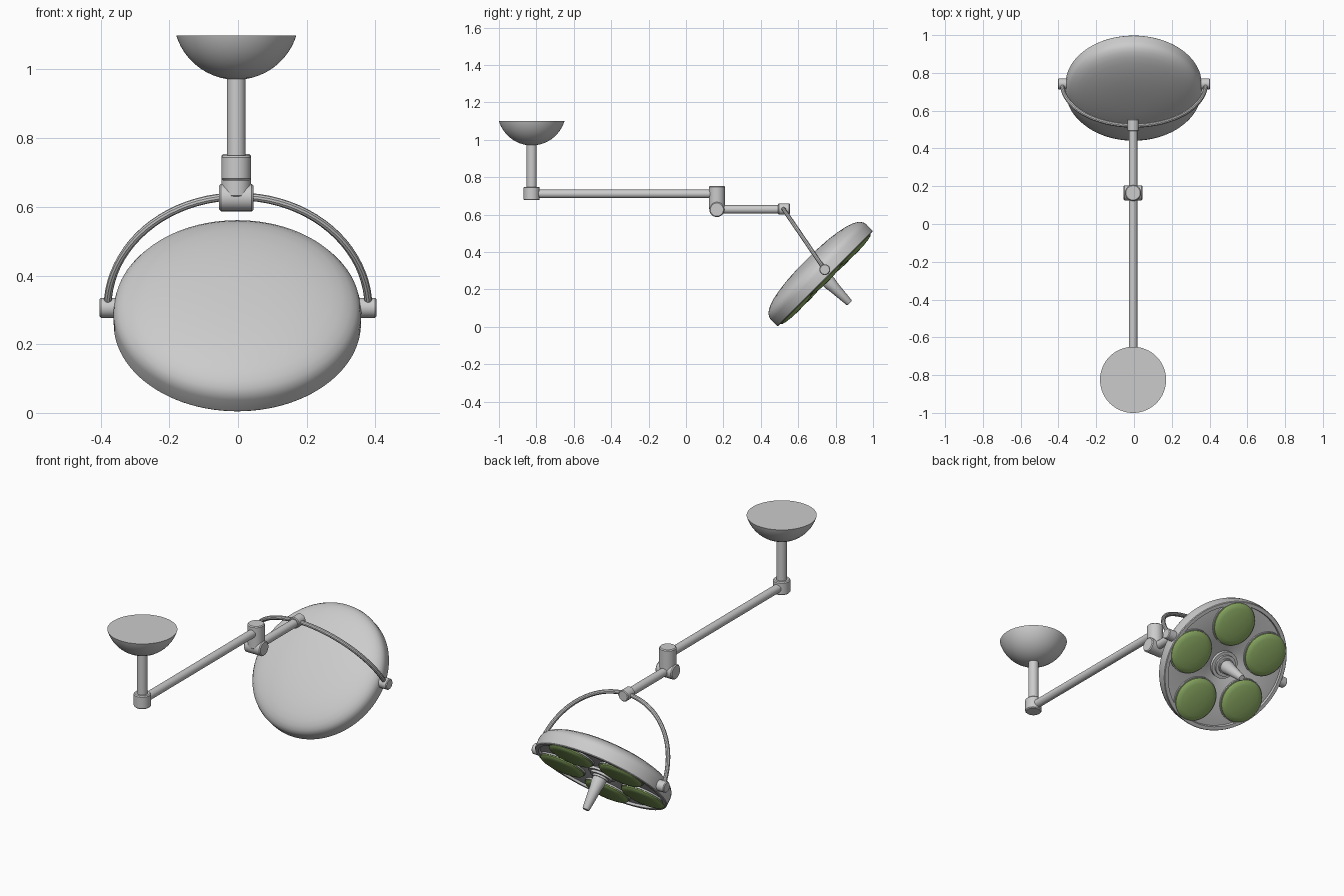
import bpy, bmesh
from math import pi, cos, sin, sqrt, radians
from mathutils import Matrix, Vector

if "Cube" in bpy.data.objects:
    bpy.data.objects.remove(bpy.data.objects["Cube"])

green = bpy.data.materials.new("lens_green")
green.diffuse_color = (0.27, 0.42, 0.13, 1)
green.use_nodes = True
green.node_tree.nodes["Principled BSDF"].inputs["Base Color"].default_value = green.diffuse_color


def finish(ob, angle=35):
    bpy.ops.object.select_all(action='DESELECT')
    ob.select_set(True)
    bpy.context.view_layer.objects.active = ob
    bpy.ops.object.shade_smooth_by_angle(angle=radians(angle))


def lathe(name, profile, matrix, steps=48, mat=None):
    """Spin (radius, height) points round local z, then place with matrix."""
    bm = bmesh.new()
    rings = []
    for r, z in profile:
        if r < 1e-6:
            rings.append([bm.verts.new((0, 0, z))])
        else:
            rings.append([bm.verts.new((r * cos(2 * pi * i / steps), r * sin(2 * pi * i / steps), z))
                          for i in range(steps)])
    for a, b in zip(rings, rings[1:]):
        for i in range(steps):
            j = (i + 1) % steps
            if len(a) == 1:
                bm.faces.new((a[0], b[j], b[i]))
            elif len(b) == 1:
                bm.faces.new((a[i], a[j], b[0]))
            else:
                bm.faces.new((a[i], a[j], b[j], b[i]))
    bmesh.ops.recalc_face_normals(bm, faces=bm.faces)
    me = bpy.data.meshes.new(name)
    bm.to_mesh(me)
    bm.free()
    ob = bpy.data.objects.new(name, me)
    bpy.context.collection.objects.link(ob)
    ob.matrix_world = matrix
    if mat:
        me.materials.append(mat)
    finish(ob)
    return ob


def rod(name, p, q, r, bevel=0.0, steps=32):
    """Capped cylinder from p to q with optional chamfered ends."""
    p, q = Vector(p), Vector(q)
    d = q - p
    h, b = d.length, bevel
    prof = [(0, 0), (r - b, 0), (r, b), (r, h - b), (r - b, h), (0, h)]
    if not b:
        prof = [(0, 0), (r, 0), (r, h), (0, h)]
    return lathe(name, prof, Matrix.Translation(p) @ d.to_track_quat('Z', 'Y').to_matrix().to_4x4(), steps)


CX = -0.005          # arm centre line
Y0, Y1, Y2 = -0.825, 0.165, 0.523

# Ceiling bowl: spherical cap with a flat top
R = 0.183
bowl = [(0, 0.97)]
for i in range(1, 13):
    r = 0.175 * sin(pi / 2 * i / 12)
    bowl.append((r, 0.97 + R - sqrt(R * R - r * r)))
bowl.append((0, bowl[-1][1]))
lathe("ceiling_bowl", bowl, Matrix.Translation((CX, Y0, 0)), 64)

# Drop pole, elbows and arms
rod("drop_pole", (CX, Y0, 0.74), (CX, Y0, 0.98), 0.027)
rod("pole_elbow", (CX, Y0, 0.677), (CX, Y0, 0.749), 0.043, 0.005)
rod("long_arm", (CX, Y0, 0.711), (CX, Y1, 0.711), 0.0225)
rod("middle_swivel", (CX, Y1, 0.628), (CX, Y1, 0.754), 0.043, 0.005)
rod("middle_hinge", (CX - 0.05, Y1, 0.627), (CX + 0.05, Y1, 0.627), 0.04, 0.005)
rod("short_arm", (CX, Y1, 0.628), (CX, Y2, 0.628), 0.0225)
rod("arm_end_knuckle", (CX, 0.492, 0.63), (CX, 0.555, 0.63), 0.03, 0.004)

# Yoke: half ring from knob to knob through the arm end
pivot = Vector((0, 0.742, 0.306))
top = Vector((0, 0.521, 0.63))
cu = bpy.data.curves.new("yoke", 'CURVE')
cu.dimensions = '3D'
cu.bevel_depth = 0.0115
cu.bevel_resolution = 3
cu.use_fill_caps = True
sp = cu.splines.new('POLY')
sp.points.add(40)
for i, pt in enumerate(sp.points):
    t = pi * i / 40
    pt.co = (*(pivot + Vector((0.38 * cos(t), 0, 0)) + (top - pivot) * sin(t)), 1)
tmp = bpy.data.objects.new("yoke_path", cu)
bpy.context.collection.objects.link(tmp)
me = bpy.data.meshes.new_from_object(tmp.evaluated_get(bpy.context.evaluated_depsgraph_get()))
bpy.data.objects.remove(tmp)
yoke = bpy.data.objects.new("yoke", me)
bpy.context.collection.objects.link(yoke)
finish(yoke)

# Pivot knobs on both sides
for side, s in (("left", -1), ("right", 1)):
    rod("pivot_knob_" + side, pivot + Vector((s * 0.35, 0, 0)), pivot + Vector((s * 0.403, 0, 0)), 0.029, 0.004)

# Lamp head frame, tilted 45 degrees
head = Matrix.Translation((-0.002, 0.745, 0.257)) @ Matrix.Rotation(radians(45), 4, 'X')
shell = [(0, 0.03), (0.085, 0.03), (0.115, 0.012), (0.335, 0.012), (0.338, 0.0), (0.357, 0.0), (0.36, 0.004),
         (0.361, 0.05), (0.357, 0.068), (0.347, 0.083), (0.33, 0.097), (0.305, 0.109), (0.27, 0.12),
         (0.22, 0.13), (0.16, 0.138), (0.08, 0.143), (0, 0.144)]
lathe("lamp_shell", shell, head, 96)

# Five domed green lenses with grey collars
for i in range(5):
    a = 2 * pi * i / 5
    m = head @ Matrix.Translation((0.234 * cos(a), 0.234 * sin(a), 0))
    lathe(f"lens_{i + 1}", [(0, 0.01), (0.114, 0.01), (0.118, 0.004), (0.118, -0.002), (0.112, -0.008),
                            (0.09, -0.014), (0.05, -0.019), (0, -0.021)], m, 48, green)
    lathe(f"lens_collar_{i + 1}", [(0.112, 0.016), (0.123, 0.016), (0.123, 0.004), (0.112, 0.004)], m, 48)

# Central hub rings and tapered handle
lathe("hub", [(0, 0.035), (0.075, 0.035), (0.075, 0.012), (0.058, 0.012), (0.058, 0.0), (0.042, 0.0),
              (0.042, -0.01), (0, -0.01)], head)
lathe("handle", [(0, 0.0), (0.036, 0.0), (0.036, -0.035), (0.031, -0.06), (0.019, -0.178), (0.015, -0.184),
                 (0, -0.184)], head, 32)
